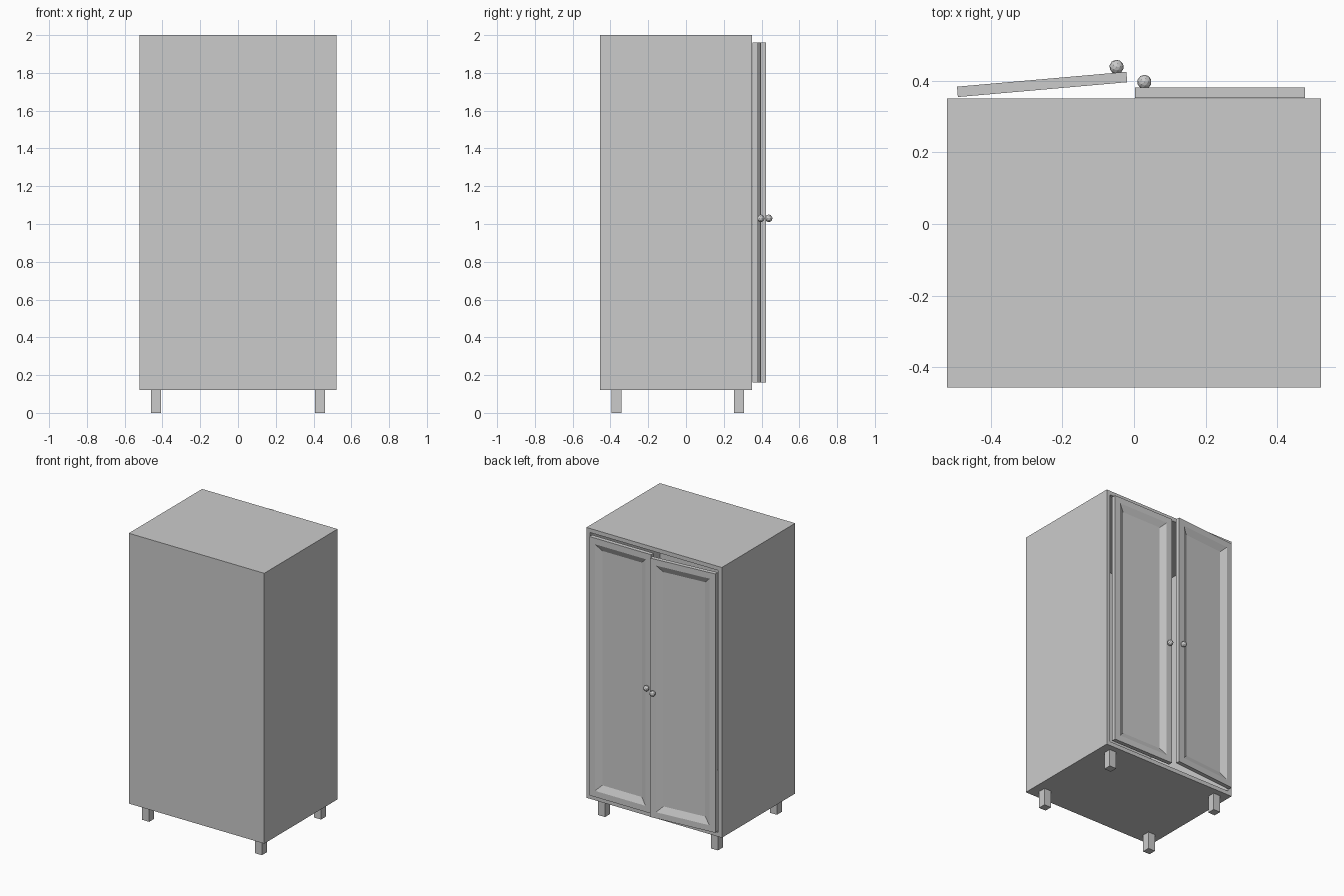
import bpy, bmesh, math
from mathutils import Matrix, Vector

if "Cube" in bpy.data.objects:
    bpy.data.objects.remove(bpy.data.objects["Cube"])

W, Y0, Y1, Z0, Z1 = 0.521, -0.456, 0.350, 0.12, 2.0   # carcass extents
WALL = 0.04
DOOR_W, DOOR_T, DOOR_Z0, DOOR_Z1 = 0.474, 0.029, 0.16, 1.96


def finish(name, bm):
    bmesh.ops.recalc_face_normals(bm, faces=bm.faces)
    me = bpy.data.meshes.new(name)
    bm.to_mesh(me)
    bm.free()
    ob = bpy.data.objects.new(name, me)
    bpy.context.collection.objects.link(ob)
    return ob


def box(lo, hi):
    bm = bmesh.new()
    lo, hi = Vector(lo), Vector(hi)
    m = Matrix.Translation((lo + hi) / 2) @ Matrix.Diagonal((*(hi - lo), 1))
    bmesh.ops.create_cube(bm, size=1, matrix=m)
    return bm


def back_face(bm):
    # the face pointing to +y, where the doors sit
    return max(bm.faces, key=lambda f: f.calc_center_median().y)


# hollow carcass, open towards the doors
bm = box((-W, Y0, Z0), (W, Y1, Z1))
face = back_face(bm)
bmesh.ops.inset_region(bm, faces=[face], thickness=WALL)
hole = bmesh.ops.extrude_discrete_faces(bm, faces=[face])["faces"][0]
bmesh.ops.translate(bm, verts=hole.verts, vec=(0, -(Y1 - Y0 - WALL), 0))
finish("cabinet_body", bm)

# four square legs
for sx, side in ((-1, "left"), (1, "right")):
    for y, end in ((-0.368, "front"), (0.281, "back")):
        x = sx * 0.434
        finish(f"{end}_{side}_leg",
               box((x - 0.027, y - 0.027, 0), (x + 0.027, y + 0.027, Z0)))


# door with a bevelled recessed panel and a round knob; local hinge at x = 0
def door(side, sx, hinge, angle):
    place = Matrix.Translation(hinge) @ Matrix.Rotation(angle, 4, "Z")
    bm = box((min(0, -sx * DOOR_W), 0, DOOR_Z0), (max(0, -sx * DOOR_W), DOOR_T, DOOR_Z1))
    face = back_face(bm)
    bmesh.ops.inset_region(bm, faces=[face], thickness=0.06)
    bmesh.ops.inset_region(bm, faces=[face], thickness=0.06)
    bmesh.ops.translate(bm, verts=face.verts, vec=(0, -0.02, 0))
    finish(f"{side}_door", bm).matrix_world = place

    bm = bmesh.new()
    bmesh.ops.create_icosphere(bm, subdivisions=2, radius=0.02)
    bmesh.ops.translate(bm, verts=bm.verts,
                        vec=(-sx * (DOOR_W - 0.026), DOOR_T + 0.016, 1.03))
    finish(f"{side}_knob", bm).matrix_world = place


door("right", 1, (0.477, Y1 + 0.001, 0), 0)
door("left", -1, (-0.491, Y1 + 0.004, 0), math.radians(5))
